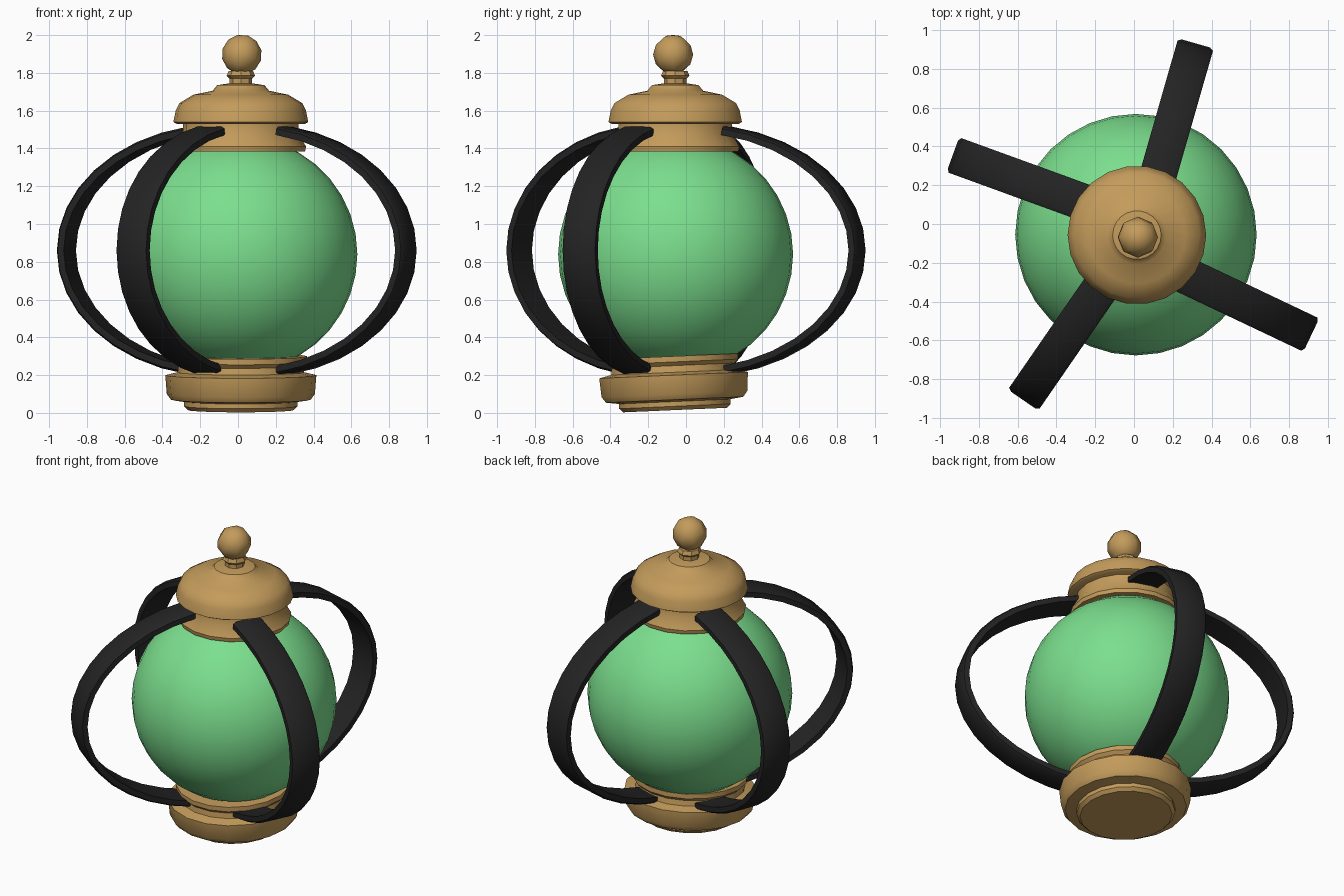
import bpy
import bmesh
from math import sin, cos, pi, radians
from mathutils import Matrix, Vector

cube = bpy.data.objects.get("Cube")
if cube:
    bpy.data.objects.remove(cube, do_unlink=True)

CX, CY = 0.015, -0.057


def material(name, rgb):
    m = bpy.data.materials.new(name)
    m.use_nodes = True
    m.diffuse_color = (*rgb, 1)
    m.node_tree.nodes["Principled BSDF"].inputs["Base Color"].default_value = (*rgb, 1)
    return m


brass = material("brass", (0.55, 0.33, 0.105))
green = material("green_glass", (0.2, 0.74, 0.27))
black = material("black_metal", (0.017, 0.017, 0.017))


def finish(bm, name, mat, angle=40):
    bmesh.ops.recalc_face_normals(bm, faces=bm.faces)
    mesh = bpy.data.meshes.new(name)
    bm.to_mesh(mesh)
    bm.free()
    mesh.materials.append(mat)
    ob = bpy.data.objects.new(name, mesh)
    bpy.context.collection.objects.link(ob)
    bpy.ops.object.select_all(action='DESELECT')
    ob.select_set(True)
    bpy.context.view_layer.objects.active = ob
    bpy.ops.object.shade_smooth_by_angle(angle=radians(angle))
    return ob


def lathe(name, profile, sides, mat, tilt=0.0):
    """Revolve (radius, height) pairs into a closed solid."""
    bm = bmesh.new()
    rings = [[bm.verts.new((r * cos(2 * pi * i / sides), r * sin(2 * pi * i / sides), z))
              for i in range(sides)] for r, z in profile]
    for a, b in zip(rings, rings[1:]):
        for i in range(sides):
            j = (i + 1) % sides
            bm.faces.new((a[i], a[j], b[j], b[i]))
    bm.faces.new(rings[0])
    bm.faces.new(rings[-1])
    bmesh.ops.rotate(bm, verts=bm.verts, matrix=Matrix.Rotation(radians(tilt), 3, 'X'))
    bmesh.ops.translate(bm, verts=bm.verts, vec=(CX, CY, 0))
    return finish(bm, name, mat)


# Glass globe
bm = bmesh.new()
bmesh.ops.create_uvsphere(bm, u_segments=32, v_segments=18, radius=0.622)
bmesh.ops.translate(bm, verts=bm.verts, vec=(0.01, -0.055, 0.84))
finish(bm, "glass_globe", green)

# Base with foot, ledge and upper collar, leaning slightly
lathe("base", [(0.28, 0.015), (0.3, 0.035), (0.3, 0.06), (0.37, 0.07), (0.392, 0.1),
               (0.4, 0.2), (0.335, 0.215), (0.33, 0.25), (0.35, 0.27), (0.35, 0.3)],
      18, brass, 2.5)

# Upper collar and domed lid
lathe("upper_collar", [(0.34, 1.385), (0.345, 1.41), (0.305, 1.48), (0.305, 1.54)], 18, brass)
lathe("lid", [(0.34, 1.53), (0.357, 1.54), (0.345, 1.6), (0.325, 1.64), (0.25, 1.685),
              (0.15, 1.705), (0.125, 1.735), (0.06, 1.745)], 22, brass)

# Knob neck and faceted ball
lathe("knob_neck", [(0.06, 1.73), (0.06, 1.77), (0.075, 1.785), (0.065, 1.81)], 8, brass)
bm = bmesh.new()
bmesh.ops.create_uvsphere(bm, u_segments=8, v_segments=6, radius=0.106)
bmesh.ops.rotate(bm, verts=bm.verts, matrix=Matrix.Rotation(radians(18), 3, 'Y'))
bmesh.ops.translate(bm, verts=bm.verts, vec=(0.02, -0.068, 1.897))
finish(bm, "knob_ball", brass, 50)


# Curved guard straps: flat section swept along an elliptical arc
def strap(name, angle, offset, steps=16, width=0.19, thick=0.045):
    out = Vector((cos(radians(angle)), sin(radians(angle)), 0))
    side = Vector((-out.y, out.x, 0))
    up = Vector((0, 0, 1))
    start = Vector((CX, CY, 0.86)) + side * offset
    bm = bmesh.new()
    rings = []
    for k in range(steps + 1):
        t = radians(-78 + 156 * k / steps)
        mid = start + out * (0.1 + 0.91 * cos(t)) + up * (0.648 * sin(t))
        normal = (out * (cos(t) / 0.91) + up * (sin(t) / 0.648)).normalized()
        rings.append([bm.verts.new(mid + side * (s * width / 2) + normal * (n * thick / 2))
                      for s, n in ((-1, -1), (1, -1), (1, 0.5), (0.8, 1), (-0.8, 1), (-1, 0.5))])
    count = len(rings[0])
    for a, b in zip(rings, rings[1:]):
        for i in range(count):
            j = (i + 1) % count
            bm.faces.new((a[i], a[j], b[j], b[i]))
    bm.faces.new(rings[0])
    bm.faces.new(rings[-1])
    finish(bm, name, black)


for name, angle, offset in (("back_left_strap", 74, -0.02), ("back_right_strap", 160, -0.065),
                            ("front_right_strap", 235.4, 0.0), ("front_left_strap", -25.4, -0.08)):
    strap(name, angle, offset)
